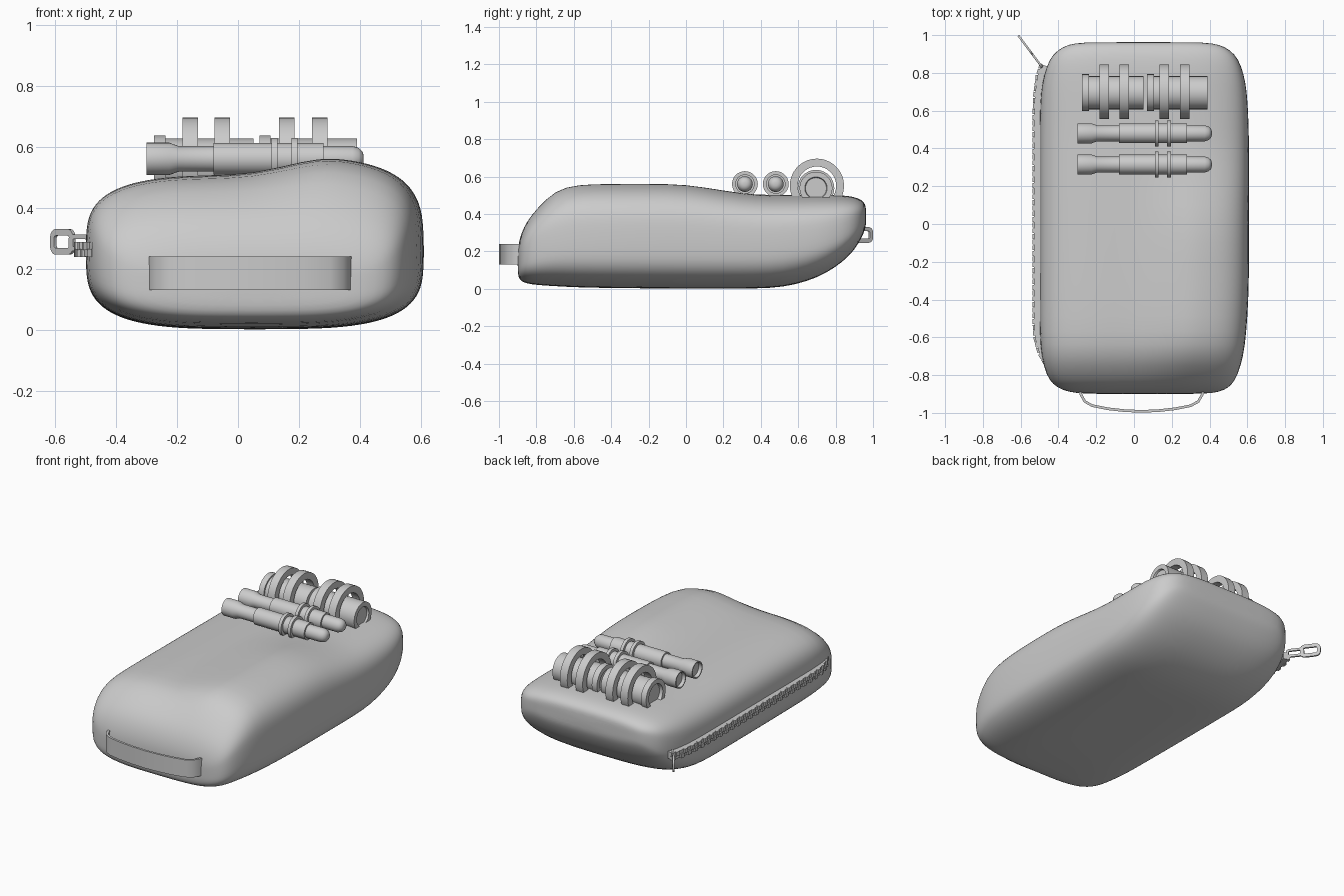
import bpy, bmesh, math
from mathutils import Vector

if "Cube" in bpy.data.objects:
    bpy.data.objects.remove(bpy.data.objects["Cube"])


def finish(name, bm, angle=35):
    bmesh.ops.remove_doubles(bm, verts=bm.verts, dist=1e-5)
    bmesh.ops.recalc_face_normals(bm, faces=bm.faces)
    me = bpy.data.meshes.new(name)
    bm.to_mesh(me)
    bm.free()
    ob = bpy.data.objects.new(name, me)
    bpy.context.collection.objects.link(ob)
    bpy.ops.object.select_all(action='DESELECT')
    bpy.context.view_layer.objects.active = ob
    ob.select_set(True)
    bpy.ops.object.shade_smooth_by_angle(angle=math.radians(angle))
    return ob


def bridge(bm, rings, closed=False, caps=True):
    n = len(rings[0])
    pairs = list(zip(rings, rings[1:])) + ([(rings[-1], rings[0])] if closed else [])
    for a, b in pairs:
        for i in range(n):
            bm.faces.new((a[i], a[(i + 1) % n], b[(i + 1) % n], b[i]))
    if caps and not closed:
        bm.faces.new(rings[0])
        bm.faces.new(rings[-1])


def smooth(a, b, t):
    t = max(0, min(1, (t - a) / (b - a)))
    return t * t * (3 - 2 * t)


def ribbon(name, path, thick, width, place, closed=False):
    """Rectangular strip along a 2D path; place(u, v, w) maps it to space."""
    bm = bmesh.new()
    pts = [Vector(p) for p in path]
    rings = []
    for i, p in enumerate(pts):
        if closed:
            t = pts[(i + 1) % len(pts)] - pts[i - 1]
        else:
            t = pts[min(i + 1, len(pts) - 1)] - pts[max(i - 1, 0)]
        nrm = Vector((-t.y, t.x)).normalized() * thick / 2
        h = width / 2
        rings.append([bm.verts.new(place(*(p + nrm * s), w * h))
                      for s, w in ((-1, -1), (1, -1), (1, 1), (-1, 1))])
    bridge(bm, rings, closed)
    return finish(name, bm)


def lathe_x(name, profile, y, z, seg=28):
    bm = bmesh.new()
    rings = []
    for x, r in profile:
        rings.append([bm.verts.new((x, y + r * math.cos(2 * math.pi * i / seg),
                                    z + r * math.sin(2 * math.pi * i / seg)))
                      for i in range(seg)])
    bridge(bm, rings)
    return finish(name, bm)


# Soft bag body: cross-sections (y, left x, right x, bottom z, top z)
stations = [
    (-.900, -.20, .32, .10, .19), (-.896, -.31, .42, .06, .24),
    (-.88, -.38, .48, .04, .30), (-.85, -.43, .52, .028, .36),
    (-.80, -.465, .55, .02, .415), (-.70, -.492, .58, .014, .49),
    (-.58, -.50, .595, .007, .505), (-.40, -.50, .607, .004, .507),
    (-.20, -.50, .61, .002, .507), (0, -.50, .61, .001, .506),
    (.20, -.50, .61, .001, .505), (.38, -.50, .61, .001, .503),
    (.52, -.50, .608, .008, .502), (.65, -.497, .602, .04, .502),
    (.75, -.487, .592, .083, .502), (.84, -.462, .568, .145, .50),
    (.90, -.43, .535, .205, .492), (.94, -.375, .48, .275, .475),
    (.957, -.32, .42, .315, .455), (.963, -.22, .32, .345, .43),
]
bm = bmesh.new()
rings = []
for y, xl, xr, zb, zt in stations:
    ring = []
    for i in range(48):
        a = 2 * math.pi * i / 48
        c, s = math.cos(a), math.sin(a)
        u = math.copysign(abs(c) ** .58, c)
        v = math.copysign(abs(s) ** .58, s)
        x = (xl + xr) / 2 + (xr - xl) / 2 * u
        z = (zb + zt) / 2 + (zt - zb) / 2 * v
        bump = .062 * smooth(.02, .3, x) * (1 - smooth(0, .36, y)) * smooth(-.9, -.6, y)
        z += bump * max(0, v)
        ring.append(bm.verts.new((x, y, z)))
    rings.append(ring)
bridge(bm, rings)
body = finish("bag_body", bm, 60)
body.modifiers.new("soften", 'SUBSURF').levels = 1
body.modifiers["soften"].render_levels = 1

# Carry handle on the front
ribbon("front_handle",
       [(-.29, -.87), (-.28, -.905), (-.26, -.94), (-.22, -.962), (-.14, -.978), (-.05, -.988),
        (.04, -.992), (.13, -.988), (.22, -.978), (.30, -.962), (.34, -.94), (.36, -.905), (.37, -.87)],
       .014, .11, lambda u, v, w: (u, v, .185 + w))

# Zip along the left side: tape and alternating teeth
zip_path = [(-.475, .84), (-.495, .78), (-.508, .68), (-.512, .55), (-.512, .2), (-.512, -.2),
            (-.512, -.5), (-.507, -.6), (-.485, -.68), (-.445, -.75)]
ribbon("zip_tape", zip_path, .034, .045, lambda u, v, w: (u, v, .263 + w))
bm = bmesh.new()
step, carry, k = .03, 0.01, 0
for p, q in zip(zip_path, zip_path[1:]):
    p, q = Vector(p), Vector(q)
    d = q - p
    t, out = d.normalized(), Vector((d.y, -d.x)).normalized()
    while carry < d.length:
        c = p + t * carry + out * .018
        zc = .263 + (.011 if k % 2 else -.011)
        vs = []
        for dz in (-.013, .013):
            for a, b in ((-1, -1), (1, -1), (1, 1), (-1, 1)):
                m = c + t * a * .013 + out * b * .008
                vs.append(bm.verts.new((m.x, m.y, zc + dz)))
        bridge(bm, [vs[:4], vs[4:]])
        carry += step
        k += 1
    carry -= d.length
finish("zip_teeth", bm)


# Zip pull: two flat rounded links pointing back and outward
def link(name, s0, s1, z0, z1, band):
    r = (z1 - z0) * .3
    path = []
    for cs, cz, a0 in ((s1 - r, z1 - r, 0), (s0 + r, z1 - r, 90),
                       (s0 + r, z0 + r, 180), (s1 - r, z0 + r, 270)):
        for j in range(5):
            a = math.radians(a0 + j * 22.5)
            path.append((cs + r * math.cos(a), cz + r * math.sin(a)))
    ribbon(name, path, band, .011,
           lambda s, z, w: (-.49 - .6 * s + .8 * w, .835 + .8 * s + .6 * w, z), True)


link("zip_pull_tab", .088, .192, .257, .319, .022)
link("zip_pull_link", .0, .095, .265, .305, .015)

# Two small torches lying across the top
for i, y in enumerate((.315, .48)):
    lathe_x(f"torch_{i + 1}", [
        (-.28, .03), (-.28, .042), (-.30, .046), (-.30, .053), (-.225, .053), (-.195, .042),
        (-.08, .042), (-.08, .052), (.11, .052), (.11, .069), (.13, .069), (.13, .052),
        (.175, .052), (.175, .069), (.195, .069), (.195, .052), (.28, .052), (.28, .042),
        (.375, .042), (.395, .036), (.408, .024), (.412, .01)], y, .56)

# Two larger canisters held by arched straps
for i, (x0, x1, bands) in enumerate(((-.275, .05, (-.157, -.051)), (.07, .39, (.16, .268)))):
    lathe_x(f"canister_{i + 1}", [
        (x0 + .02, .03), (x0 + .02, .065), (x0, .07), (x0, .098), (x0 + .037, .098),
        (x0 + .037, .088), (x1, .088), (x1, .06), (x1 - .012, .056), (x1 - .012, .02)], .695, .538)
    for j, bx in enumerate(bands):
        arc = [(.7 + .124 * math.cos(math.radians(a)), .551 + .124 * math.sin(math.radians(a)))
               for a in range(-30, 211, 10)]
        ribbon(f"canister_strap_{i + 1}_{j + 1}", arc, .042, .051,
               lambda u, v, w, bx=bx: (bx + w, u, v))
